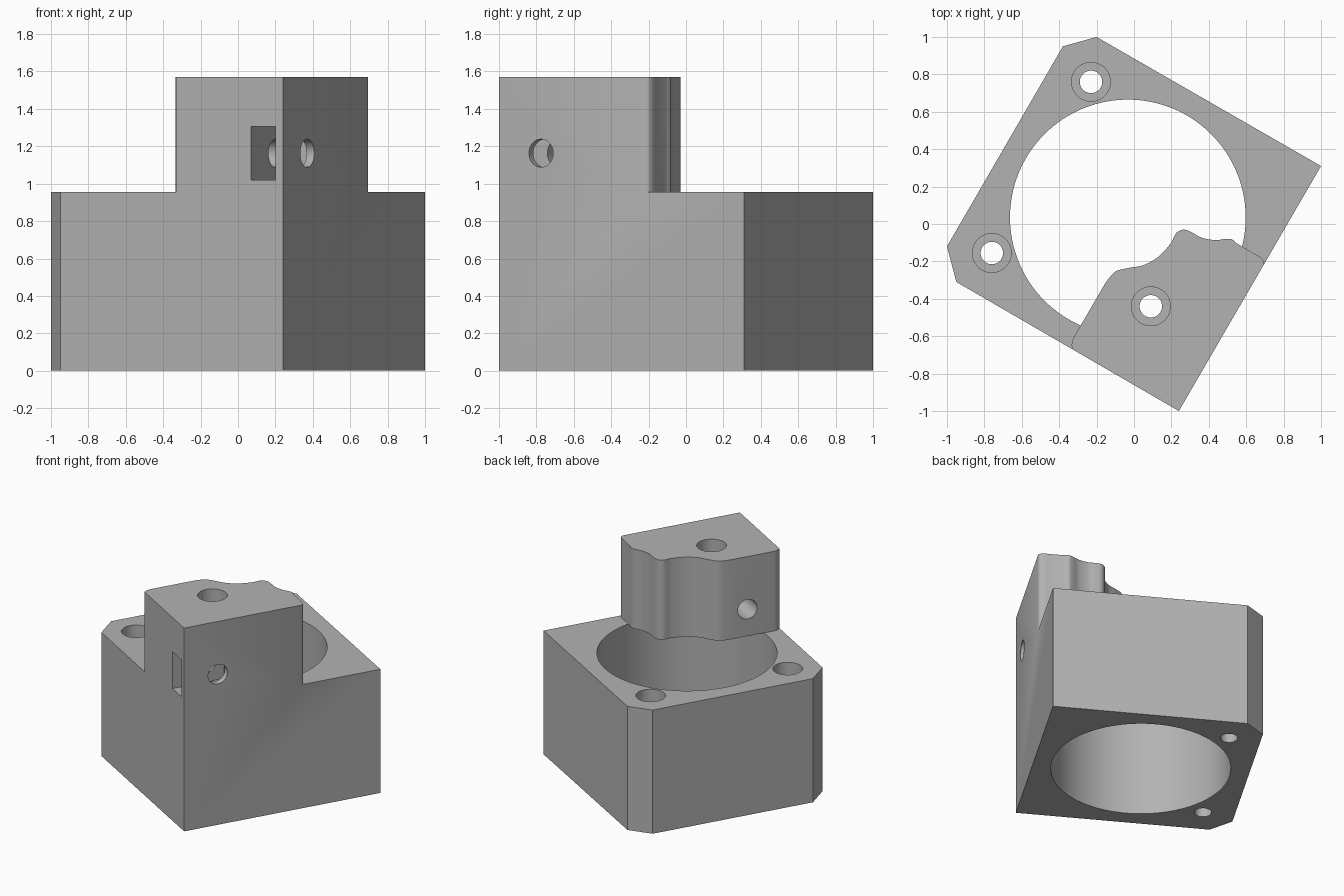
import bpy, bmesh, math
from mathutils import Vector, Matrix

old = bpy.data.objects.get("Cube")
if old:
    bpy.data.objects.remove(old, do_unlink=True)

SHELF, TOP = 0.955, 1.57
TURN = math.radians(60)                       # direction of the right-hand wall
ALONG = Vector((math.cos(TURN), math.sin(TURN), 0))
INWARD = Vector((-math.sin(TURN), math.cos(TURN), 0))
CORNER = Vector((0.24, -1.0, 0))

grey = bpy.data.materials.new("plain grey")
grey.use_nodes = True
colour = (0.45, 0.45, 0.45, 1)
grey.diffuse_color = colour
grey.node_tree.nodes["Principled BSDF"].inputs["Base Color"].default_value = colour


def finish(name, bm):
    bmesh.ops.recalc_face_normals(bm, faces=bm.faces[:])
    mesh = bpy.data.meshes.new(name)
    bm.to_mesh(mesh)
    bm.free()
    mesh.materials.append(grey)
    ob = bpy.data.objects.new(name, mesh)
    bpy.context.scene.collection.objects.link(ob)
    return ob


def prism(name, outline, low, high):
    bm = bmesh.new()
    face = bm.faces.new([bm.verts.new((p[0], p[1], low)) for p in outline])
    up = bmesh.ops.extrude_face_region(bm, geom=[face])["geom"]
    bmesh.ops.translate(bm, vec=(0, 0, high - low),
                        verts=[v for v in up if isinstance(v, bmesh.types.BMVert)])
    return finish(name, bm)


def rod(name, start, end, radius, sides=64):
    start, end = Vector(start), Vector(end)
    axis = end - start
    place = Matrix.Translation((start + end) / 2) @ axis.to_track_quat("Z", "Y").to_matrix().to_4x4()
    bm = bmesh.new()
    bmesh.ops.create_cone(bm, cap_ends=True, segments=sides, radius1=radius,
                          radius2=radius, depth=axis.length, matrix=place)
    return finish(name, bm)


def smooth_path(pts, steps=6):
    """Smooth curve passing through all points."""
    p = [Vector(q) for q in [pts[0]] + pts + [pts[-1]]]
    out = []
    for a, b, c, d in zip(p, p[1:], p[2:], p[3:]):
        for i in range(steps):
            t = i / steps
            out.append(0.5 * (2 * b + (c - a) * t + (2 * a - 5 * b + 4 * c - d) * t * t
                              + (3 * b - a - 3 * c + d) * t ** 3))
    return out + [p[-1]]


# Solid block with two clipped corners
block = prism("clamp_block", [(0.24, -1), (1, 0.31), (-0.2, 1), (-0.38, 0.95),
                              (-1, -0.12), (-0.95, -0.31)], 0, TOP)

# Everything above the shelf outside the wavy tower
tower_start = smooth_path([(0.693, -0.225), (0.693, -0.2), (0.675, -0.178), (0.64, -0.157)])
wave = smooth_path([(0.55, -0.104), (0.523, -0.082), (0.49, -0.08), (0.43, -0.086),
                    (0.36, -0.072), (0.31, -0.045), (0.265, -0.03), (0.225, -0.05),
                    (0.195, -0.105), (0.13, -0.175), (0.05, -0.22), (-0.03, -0.235),
                    (-0.1, -0.255), (-0.15, -0.31)])
tower_end = smooth_path([(-0.31, -0.585), (-0.328, -0.62), (-0.333, -0.645), (-0.33, -0.675)])
surround = [(-1.5, -0.9), (-1.5, 1.5), (1.5, 1.5), (1.5, -0.24)]
cutters = [prism("shelf_cutter", tower_start + wave + tower_end + surround, SHELF, TOP + 0.2)]

# Main bore, ending at the underside of the tower
cutters.append(rod("bore_cutter", (-0.033, 0.035, -0.2), (-0.033, 0.035, SHELF + 0.0005), 0.63, 128))

# Counterbored vertical screw holes
for x, y, top in [(-0.23, 0.76, SHELF), (-0.76, -0.155, SHELF), (0.09, -0.44, TOP)]:
    cutters.append(rod("screw_cutter", (x, y, -0.1), (x, y, top + 0.1), 0.06, 48))
    cutters.append(rod("screw_head_cutter", (x, y, top - 0.2), (x, y, top + 0.1), 0.104, 48))

# Clamping cross hole through the tower
cross = CORNER + ALONG * 0.26 + Vector((0, 0, 1.163))
cutters.append(rod("cross_cutter", cross - INWARD * 0.2, cross + INWARD * 1.2, 0.075, 48))

# Nut slot opening on the front wall
near, far = CORNER + INWARD * 0.046, CORNER + INWARD * 0.196
cutters.append(prism("nut_slot_cutter", [near - ALONG * 0.1, near + ALONG * 0.4,
                                         far + ALONG * 0.4, far - ALONG * 0.1], 1.02, 1.305))

for cutter in cutters:
    cutter.hide_render = True
    cut = block.modifiers.new(cutter.name, "BOOLEAN")
    cut.operation, cut.solver, cut.object = "DIFFERENCE", "EXACT", cutter

# Bake the cuts, then drop the cutters
depsgraph = bpy.context.evaluated_depsgraph_get()
baked = bpy.data.meshes.new_from_object(block.evaluated_get(depsgraph))
block.modifiers.clear()
block.data = baked
for cutter in cutters:
    bpy.data.objects.remove(cutter, do_unlink=True)

bpy.ops.object.select_all(action="DESELECT")
block.select_set(True)
bpy.context.view_layer.objects.active = block
bpy.ops.object.shade_smooth_by_angle(angle=math.radians(30))
